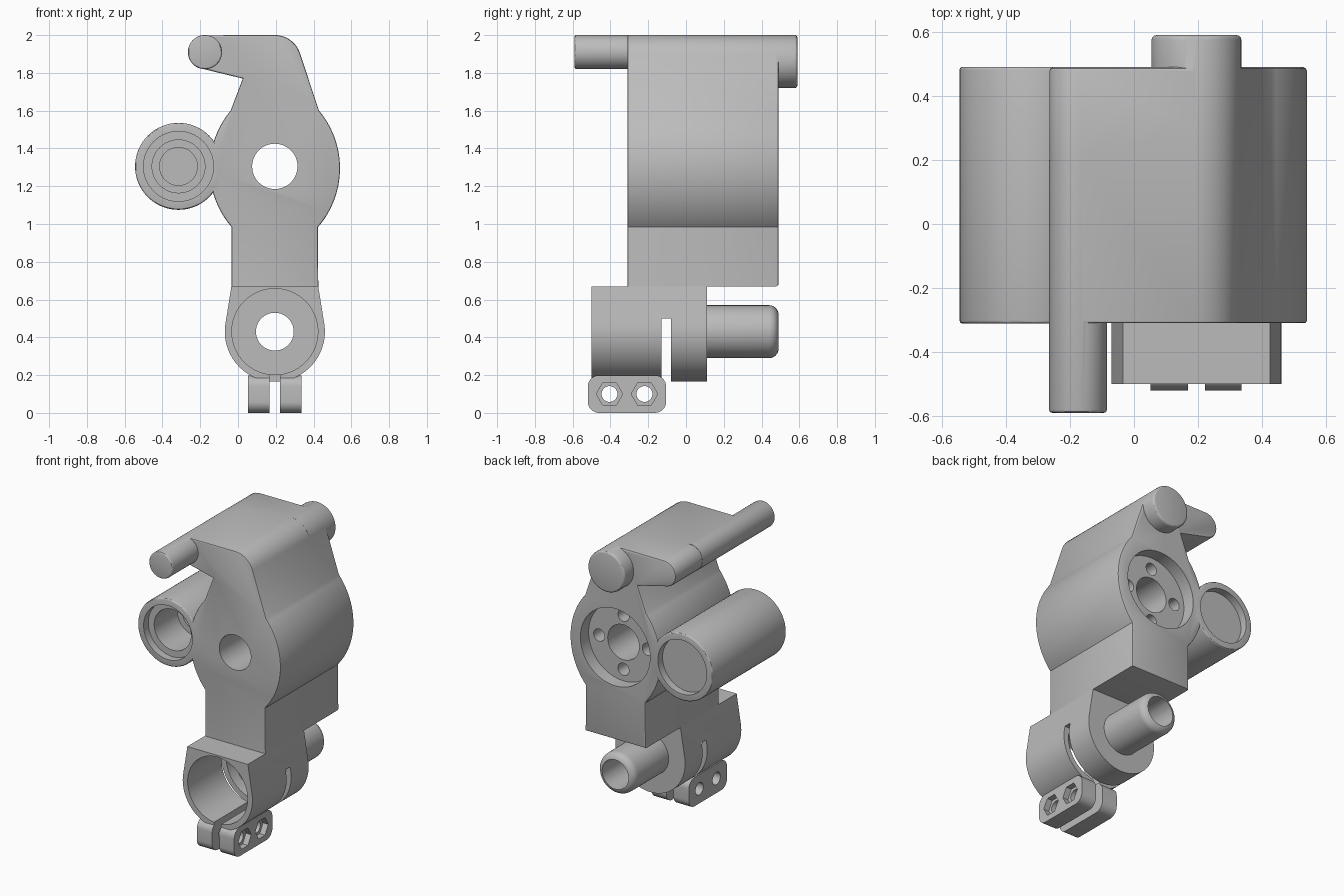
import bpy, bmesh
from math import sin, cos, radians

if "Cube" in bpy.data.objects:
    bpy.data.objects.remove(bpy.data.objects["Cube"], do_unlink=True)

GREY = (0.5, 0.5, 0.5, 1)
grey = bpy.data.materials.new("plain grey")
grey.use_nodes = True
grey.diffuse_color = GREY
grey.node_tree.nodes["Principled BSDF"].inputs["Base Color"].default_value = GREY


def arc(c, r, a0, a1, n=16):
    """Points on an arc, angles in degrees."""
    steps = [radians(a0 + (a1 - a0) * i / n) for i in range(n + 1)]
    return [(c[0] + r * cos(t), c[1] + r * sin(t)) for t in steps]


def circle(c, r, n=64):
    return arc(c, r, 0, 360, n)[:-1]


def box(u0, u1, v0, v1):
    return [(u0, v0), (u1, v0), (u1, v1), (u0, v1)]


def rounded_box(u0, u1, v0, v1, r):
    corners = [(u1 - r, v1 - r), (u0 + r, v1 - r), (u0 + r, v0 + r), (u1 - r, v0 + r)]
    return [p for i, c in enumerate(corners) for p in arc(c, r, 90 * i, 90 * i + 90, 8)]


def prism(name, pts, a0, a1, axis="y", bevel0=0, bevel1=0, segs=3, keep_below=-9):
    """Extrude a profile along an axis and round its end rims."""
    k = 1 if axis == "y" else 0
    place = (lambda u, v, a: (u, a, v)) if axis == "y" else (lambda u, v, a: (a, u, v))
    bm = bmesh.new()
    ends = [[bm.verts.new(place(u, v, a)) for u, v in pts] for a in (a0, a1)]
    for ring in ends:
        bm.faces.new(ring)
    n = len(pts)
    for i in range(n):
        j = (i + 1) % n
        bm.faces.new((ends[0][i], ends[0][j], ends[1][j], ends[1][i]))
    bmesh.ops.recalc_face_normals(bm, faces=bm.faces)
    for a, size in ((a0, bevel0), (a1, bevel1)):
        if size:
            rim = [e for e in bm.edges if all(abs(v.co[k] - a) < 1e-5 for v in e.verts)
                   and (a == a1 or max(v.co.z for v in e.verts) > keep_below)]
            bmesh.ops.bevel(bm, geom=rim, offset=size, segments=segs, profile=0.5,
                            affect="EDGES", clamp_overlap=False)
    mesh = bpy.data.meshes.new(name)
    bm.to_mesh(mesh)
    bm.free()
    mesh.materials.append(grey)
    obj = bpy.data.objects.new(name, mesh)
    bpy.context.collection.objects.link(obj)
    return obj


def combine(target, tool, operation):
    """Apply a boolean and discard the tool."""
    mod = target.modifiers.new("join", "BOOLEAN")
    mod.operation, mod.solver, mod.object = operation, "EXACT", tool
    bpy.ops.object.select_all(action="DESELECT")
    bpy.context.view_layer.objects.active = target
    target.select_set(True)
    bpy.ops.object.modifier_apply(modifier=mod.name)
    bpy.data.objects.remove(tool, do_unlink=True)


def add(target, *args, **kw):
    combine(target, prism("part", *args, **kw), "UNION")


def cut(target, *args, **kw):
    combine(target, prism("cutter", *args, **kw), "DIFFERENCE")


CX = 0.195                      # centre line of the body
FRONT, BACK = -0.31, 0.49
HUB, TUBE, ROD = (CX, 1.305), (-0.315, 1.305), (-0.175, 1.91)
PIN, SOCKET = (CX, 1.86), (CX, 0.43)

# Main body: straight leg, bulged hub, tapered neck and side arm
outline = [(-0.035, 0.67), (0.425, 0.67)]
outline += arc((0.065, 1.295), 0.475, -41, 40, 28)
outline += arc(PIN, 0.14, 18, 90, 12)
outline += arc(ROD, 0.089, 90, 256, 20)
outline += [(0.025, 1.77)]
outline += arc((0.325, 1.295), 0.475, 140, 221, 28)
body = prism("main_body", outline, FRONT, BACK, bevel0=0.008, bevel1=0.012,
             segs=2, keep_below=0.7)

# Side tube, front rod and rear pin
add(body, circle(TUBE, 0.23), FRONT - 0.001, BACK + 0.001, bevel0=0.01, bevel1=0.01)
add(body, circle(ROD, 0.0903), -0.59, 0.2, bevel0=0.01)
add(body, circle(PIN, 0.1403), 0.3, 0.59, bevel1=0.015)

# Stepped bore through the side tube
cut(body, circle(TUBE, 0.1), -1, 1)
for r, depth in ((0.14, 0.3), (0.185, 0.05)):
    cut(body, circle(TUBE, r), -1, FRONT + depth)
    cut(body, circle(TUBE, r), BACK - depth, 1)

# Hub bore, rear recess and four screw holes
cut(body, circle(HUB, 0.12), -1, 1)
cut(body, circle(HUB, 0.265), BACK - 0.09, 1)
for x, z in arc(HUB, 0.185, 0, 270, 3):
    cut(body, circle((x, z), 0.042, 32), 0.1, 0.45)

# Clamp ring with its flared top
clamp = prism("clamp", [(0.425, 0.67), (-0.035, 0.67)] + arc(SOCKET, 0.265, 172, 368, 48),
              -0.5, 0.11)
add(clamp, circle(SOCKET, 0.14), 0.05, BACK, bevel1=0.05, segs=6)
cut(clamp, circle(SOCKET, 0.228), -1, 0)
cut(clamp, circle(SOCKET, 0.1), -0.2, 1)
cut(clamp, box(-0.2, 0.6, -0.1, 0.5), -0.13, -0.08)

# Pair of bolt lugs split by a slit
add(clamp, rounded_box(-0.52, -0.105, 0, 0.199, 0.06), 0.052, 0.335, axis="x")
cut(clamp, box(0.168, 0.222, -0.1, 0.25), -0.6, -0.08)
for y in (-0.405, -0.22):
    cut(clamp, circle((y, 0.1), 0.042, 32), 0, 0.5, axis="x")
    cut(clamp, circle((y, 0.1), 0.07, 6), 0.295, 0.5, axis="x")

for obj in (body, clamp):
    bpy.ops.object.select_all(action="DESELECT")
    bpy.context.view_layer.objects.active = obj
    obj.select_set(True)
    bpy.ops.object.shade_smooth_by_angle(angle=radians(30))
